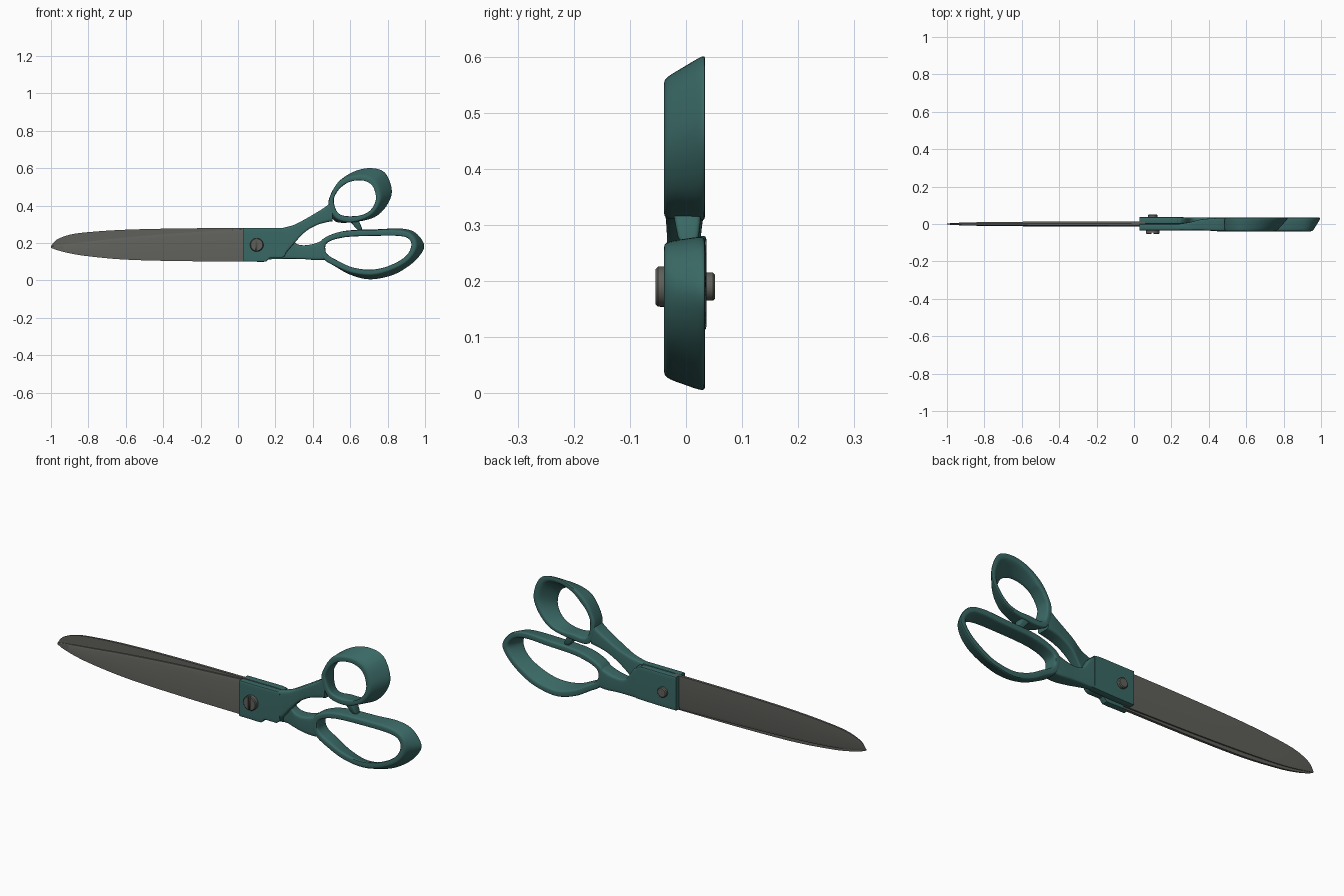
import bpy, bmesh, math
from mathutils import Vector

cube = bpy.data.objects.get("Cube")
if cube:
    bpy.data.objects.remove(cube, do_unlink=True)


def material(name, rgb):
    mat = bpy.data.materials.new(name)
    mat.use_nodes = True
    mat.diffuse_color = (*rgb, 1)
    mat.node_tree.nodes["Principled BSDF"].inputs["Base Color"].default_value = (*rgb, 1)
    return mat


TEAL = material("teal handle", (0.042, 0.14, 0.13))
STEEL = material("dark steel", (0.115, 0.115, 0.104))


def spline(points, steps, closed=False):
    """Smooth curve through points of any dimension."""
    pts = [Vector(p) for p in points]
    n = len(pts)
    pick = (lambda i: pts[i % n]) if closed else (lambda i: pts[max(0, min(n - 1, i))])
    out = []
    for i in range(n if closed else n - 1):
        a, b, c, d = (pick(i + k) for k in (-1, 0, 1, 2))
        for s in range(steps):
            t = s / steps
            out.append(b + (c - a) * (t / 2)
                       + (a * 2 - b * 5 + c * 4 - d) * (t * t / 2)
                       + (b * 3 - a - c * 3 + d) * (t ** 3 / 2))
    return out if closed else out + [pts[-1]]


def finish(name, bm, mat, angle=35):
    bmesh.ops.recalc_face_normals(bm, faces=bm.faces)
    mesh = bpy.data.meshes.new(name)
    bm.to_mesh(mesh)
    bm.free()
    obj = bpy.data.objects.new(name, mesh)
    bpy.context.collection.objects.link(obj)
    mesh.materials.append(mat)
    bpy.ops.object.select_all(action='DESELECT')
    obj.select_set(True)
    bpy.context.view_layer.objects.active = obj
    bpy.ops.object.shade_smooth_by_angle(angle=math.radians(angle))
    return obj


def loft(name, rings, mat, closed=False, angle=35):
    """Skin a row of cross-sections, capping the ends if open."""
    bm = bmesh.new()
    rows = [[bm.verts.new(p) for p in ring] for ring in rings]
    size = len(rows[0])
    pairs = list(zip(rows, rows[1:]))
    if closed:
        pairs.append((rows[-1], rows[0]))
    else:
        bm.faces.new(rows[0])
        bm.faces.new(rows[-1])
    for a, b in pairs:
        for j in range(size):
            k = (j + 1) % size
            bm.faces.new((a[j], a[k], b[k], b[j]))
    return finish(name, bm, mat, angle)


def section(p, q, front, back, lean=0.0, power=5, count=24):
    """Rounded box from p to q in the xz plane, sheared along its depth."""
    p, q = Vector(p), Vector(q)
    axis = (q - p).normalized()
    half = max(((q - p).length - lean) / 2, 0.004)
    mid = (p + q) / 2
    ring = []
    for i in range(count):
        ang = math.tau * (i + 0.5) / count
        c, s = math.cos(ang), math.sin(ang)
        u = math.copysign(abs(c) ** (2 / power), c)
        v = math.copysign(abs(s) ** (2 / power), s)
        pos = mid + axis * (u * half + v * lean / 2)
        ring.append((pos.x, (front + back) / 2 + v * (back - front) / 2, pos.y))
    return ring


def finger_loop(name, pairs):
    """Flared ring between an outer and an inner outline."""
    rings = []
    for ox, oz, ix, iz in spline(pairs, 6, closed=True):
        outer, inner = Vector((ox, oz)), Vector((ix, iz))
        lean = max(0, (outer - inner).length - 0.033)
        rings.append(section(inner, outer, -0.039, 0.034, lean))
    return loft(name, rings, TEAL, closed=True)


def strip(name, stations, steps=4, power=7):
    """Bar running along x; each station is x, low, high, front, back."""
    rings = [section((x, lo), (x, hi), f, b, power=power)
             for x, lo, hi, f, b in spline(stations, steps)]
    return loft(name, rings, TEAL)


def disc(name, radius, y0, y1, mat):
    """Pivot head with a small chamfer on its outer rim (y1 side)."""
    rim = y1 - math.copysign(0.004, y1)
    rings = []
    for y, r in ((y0, radius), (rim, radius), (y1, radius - 0.004)):
        rings.append([(0.1 + r * math.cos(math.tau * i / 32), y,
                       0.19 + r * math.sin(math.tau * i / 32)) for i in range(32)])
    return loft(name, rings, mat, angle=25)


# Finger loops
finger_loop("upper_finger_loop", [
    (.485, .40, .513, .42), (.494, .456, .525, .465), (.54, .53, .56, .505),
    (.62, .585, .61, .527), (.71, .605, .67, .528), (.79, .58, .715, .50),
    (.828, .483, .732, .44), (.80, .40, .715, .39), (.73, .335, .675, .357),
    (.61, .31, .605, .343), (.515, .315, .54, .36)])
finger_loop("lower_finger_loop", [
    (.437, .165, .467, .165), (.455, .222, .48, .203), (.57, .265, .57, .23),
    (.755, .275, .75, .237), (.87, .28, .86, .235), (.95, .258, .908, .222),
    (1, .19, .922, .19), (.975, .13, .905, .145), (.91, .07, .86, .107),
    (.82, .022, .78, .073), (.70, .002, .70, .061), (.595, .03, .61, .073),
    (.515, .077, .53, .107), (.46, .112, .482, .135)])

# Pivot plates and the arms that lead to the loops
strip("front_plate", [
    (.03, .10, .28, -.034, 0), (.09, .10, .28, -.034, 0), (.15, .10, .28, -.034, 0),
    (.17, .12, .28, -.034, 0), (.235, .12, .28, -.034, 0), (.255, .14, .281, -.034, 0)],
    steps=2, power=12)
strip("upper_arm", [
    (.235, .12, .28, -.034, 0), (.30, .198, .297, -.034, .01), (.36, .26, .328, -.034, .025),
    (.42, .295, .363, -.036, .03), (.47, .31, .395, -.038, .033), (.505, .316, .43, -.038, .033)])
strip("back_plate", [
    (.03, .112, .28, 0, .037), (.13, .112, .28, 0, .037), (.22, .114, .28, 0, .037),
    (.25, .115, .275, 0, .037)], steps=2, power=12)
strip("lower_arm", [
    (.23, .115, .28, 0, .037), (.27, .115, .255, 0, .036), (.31, .115, .198, -.015, .035),
    (.36, .113, .188, -.03, .034), (.42, .108, .20, -.037, .034), (.463, .11, .222, -.038, .033)])

# Stop spur under the upper loop
loft("stop_spur", [section((x - w, z), (x + w, z), f, b) for x, z, w, f, b in (
    (.61, .335, .028, -.025, .028), (.63, .305, .022, -.02, .026),
    (.646, .28, .017, -.015, .023), (.651, .27, .012, -.01, .018))], TEAL)

# Blades: thick at the spine, thin at the cutting edge
# (x, cutting edge, spine, thickness)
FRONT = [(-1, .181, .175, .002), (-.97, .187, .163, .005), (-.9, .196, .145, .008),
         (-.8, .207, .129, .010), (-.6, .229, .111, .012), (-.3, .254, .103, .013),
         (.06, .276, .101, .014)]
BACK = [(-1, .175, .182, .002), (-.97, .17, .217, .005), (-.9, .156, .244, .008),
        (-.8, .143, .258, .010), (-.6, .129, .271, .012), (-.3, .117, .278, .013),
        (.06, .108, .28, .014)]
for name, stations, side in (("front_blade", FRONT, -1), ("back_blade", BACK, 1)):
    rings = []
    for x, edge, spine, t in spline(stations, 6):
        mid = edge + (spine - edge) * 0.12
        rings.append([(x, side * 0.0005, spine), (x, side * t, spine),
                      (x, side * t * 0.9, mid), (x, side * t * 0.55, edge),
                      (x, side * 0.0005, edge)])
    loft(name, rings, STEEL, angle=25)

# Pivot screw with a slotted head, and its end at the back
head = disc("pivot_screw_head", 0.036, 0, -0.054, STEEL)
disc("pivot_screw_end", 0.025, 0, 0.052, STEEL)
bm = bmesh.new()
bmesh.ops.create_cube(bm, size=1)
for v in bm.verts:
    v.co = (0.1 + v.co.x * 0.011, -0.054 + v.co.y * 0.016, 0.19 + v.co.z * 0.1)
cutter = finish("slot_cutter", bm, STEEL)
cutter.hide_render = True
cutter.display_type = 'WIRE'
slot = head.modifiers.new("slot", 'BOOLEAN')
slot.operation = 'DIFFERENCE'
slot.solver = 'EXACT'
slot.object = cutter
bpy.context.view_layer.objects.active = head
bpy.ops.object.modifier_apply(modifier=slot.name)
bpy.data.objects.remove(cutter, do_unlink=True)
